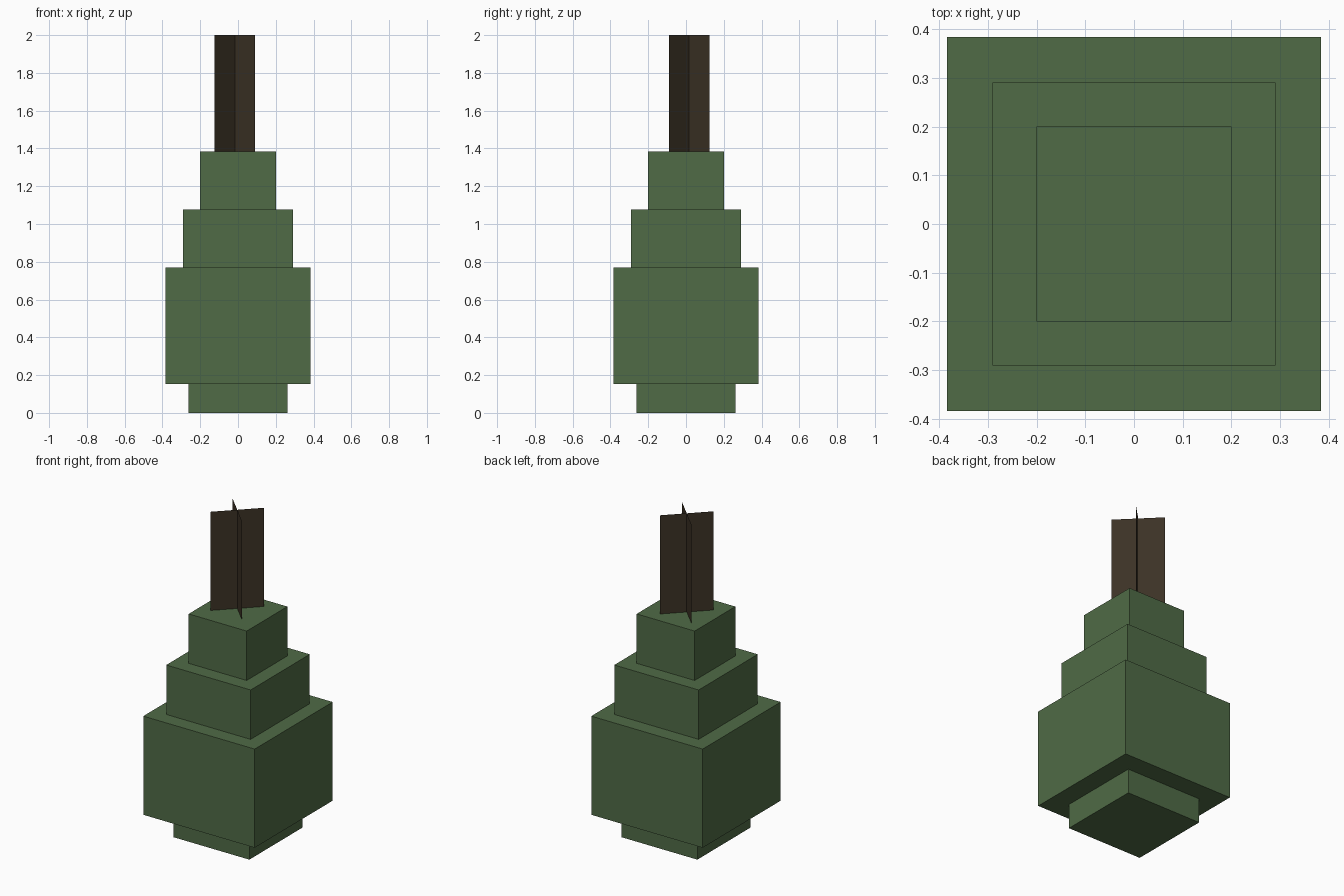
import bpy, bmesh, math
from mathutils import Matrix

if "Cube" in bpy.data.objects:
    bpy.data.objects.remove(bpy.data.objects["Cube"])


def material(name, rgb):
    m = bpy.data.materials.new(name)
    m.diffuse_color = (*rgb, 1.0)
    m.use_nodes = True
    m.node_tree.nodes["Principled BSDF"].inputs["Base Color"].default_value = m.diffuse_color
    return m


GREEN = material("moss green", (0.080, 0.147, 0.061))
BROWN = material("dark brown", (0.045, 0.032, 0.019))


def add_object(name, bm, mat):
    mesh = bpy.data.meshes.new(name)
    bm.to_mesh(mesh)
    bm.free()
    mesh.materials.append(mat)
    obj = bpy.data.objects.new(name, mesh)
    bpy.context.collection.objects.link(obj)


def tier(name, half, z0, z1):
    bm = bmesh.new()
    bmesh.ops.create_cube(bm, size=1, matrix=Matrix.Translation((0, 0, (z0 + z1) / 2))
                          @ Matrix.Diagonal((2 * half, 2 * half, z1 - z0, 1)))
    add_object(name, bm, GREEN)


def stem_sheet(name, angle, width=0.305, z0=1.385, z1=2.0):
    # Thin upright sheet, turned about the slightly off-centre stem axis
    bm = bmesh.new()
    corners = [(-width / 2, z0), (width / 2, z0), (width / 2, z1), (-width / 2, z1)]
    bm.faces.new([bm.verts.new((x, 0, z)) for x, z in corners])
    bm.transform(Matrix.Translation((-0.017, 0.017, 0)) @ Matrix.Rotation(angle, 4, 'Z'))
    add_object(name, bm, BROWN)


# Stacked square body
tier("base_foot", 0.261, 0.0, 0.154)
tier("body_block", 0.384, 0.154, 0.769)
tier("middle_step", 0.291, 0.769, 1.077)
tier("top_step", 0.2, 1.077, 1.385)

# Two crossed stem sheets
stem_sheet("stem_sheet_a", math.radians(45))
stem_sheet("stem_sheet_b", math.radians(-45))
